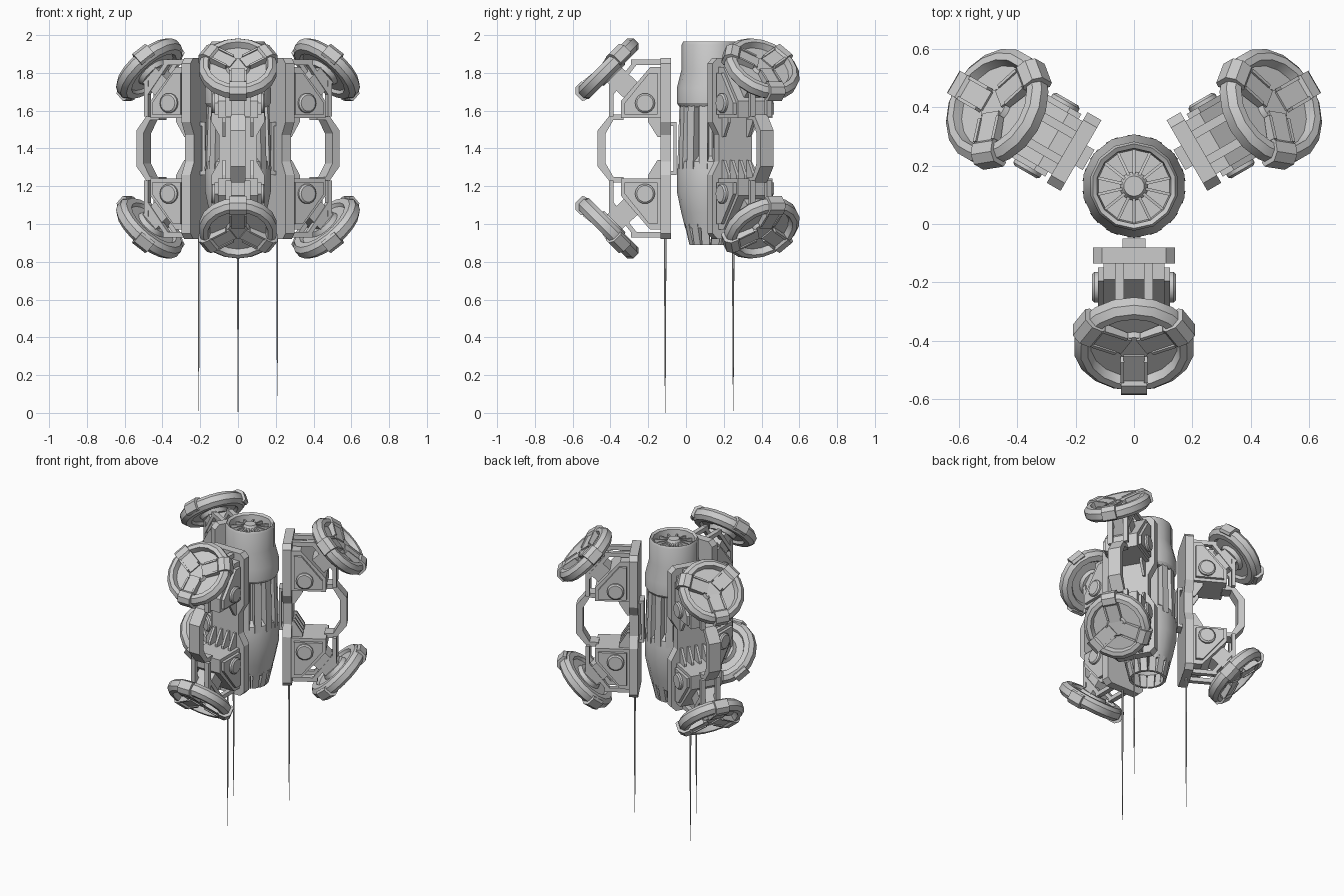
import bpy, bmesh
from math import pi, cos, sin, radians
from mathutils import Matrix, Vector

if "Cube" in bpy.data.objects:
    bpy.data.objects.remove(bpy.data.objects["Cube"])

CY = 0.13      # y of the core axis
MID = 1.40     # height of the mirror plane of each arm


def finish(bm, name, smooth=False):
    bmesh.ops.recalc_face_normals(bm, faces=bm.faces)
    me = bpy.data.meshes.new(name)
    bm.to_mesh(me)
    bm.free()
    ob = bpy.data.objects.new(name, me)
    bpy.context.collection.objects.link(ob)
    if smooth:
        bpy.ops.object.select_all(action='DESELECT')
        ob.select_set(True)
        bpy.context.view_layer.objects.active = ob
        bpy.ops.object.shade_smooth_by_angle(angle=radians(32))
    return ob


def spin_copies(bm, name, count=3, mirror=False, smooth=False):
    """Repeat around the core axis, and optionally about the arm's mid height."""
    flip = Matrix.Translation((0, 0, 2 * MID)) @ Matrix.Diagonal((1, 1, -1, 1))
    for i in range(count):
        rot = (Matrix.Translation((0, CY, 0)) @ Matrix.Rotation(2 * pi * i / count, 4, 'Z')
               @ Matrix.Translation((0, -CY, 0)))
        for m in ([rot, rot @ flip] if mirror else [rot]):
            c = bm.copy()
            c.transform(m)
            finish(c, name, smooth)
    bm.free()


def prism(pts, x0, x1, bm=None, axis='X'):
    """Extrude a (y, z) profile along x, or an (x, z) profile along y."""
    bm = bm or bmesh.new()
    put = (lambda a, p: (a, p[0], p[1])) if axis == 'X' else (lambda a, p: (p[0], a, p[1]))
    lo = [bm.verts.new(put(x0, p)) for p in pts]
    hi = [bm.verts.new(put(x1, p)) for p in pts]
    bm.faces.new(lo)
    bm.faces.new(hi[::-1])
    n = len(pts)
    for i in range(n):
        bm.faces.new((lo[i], hi[i], hi[(i + 1) % n], lo[(i + 1) % n]))
    return bm


def box(x0, x1, y0, y1, z0, z1, bm=None):
    return prism([(y0, z0), (y1, z0), (y1, z1), (y0, z1)], x0, x1, bm)


def bar(p, q, w, x0, x1, bm=None):
    """Flat bar between two (y, z) points."""
    p, q = Vector(p), Vector(q)
    d = (q - p).normalized() * w / 2
    s = Vector((-d.y, d.x))
    return prism([p + s, q + s, q - s, p - s], x0, x1, bm)


def lathe(profile, sides, centre=(0, 0)):
    """Revolve an (r, z) profile around a vertical axis."""
    bm = bmesh.new()
    rings = []
    for r, z in profile:
        k = 1 if r == 0 else sides
        rings.append([bm.verts.new((centre[0] + r * cos(2 * pi * (i + .5) / sides),
                                    centre[1] + r * sin(2 * pi * (i + .5) / sides), z))
                      for i in range(k)])
    for a, b in zip(rings, rings[1:]):
        for i in range(sides):
            j = (i + 1) % sides
            f = []
            for v in (a[i % len(a)], a[j % len(a)], b[j % len(b)], b[i % len(b)]):
                if v not in f:
                    f.append(v)
            bm.faces.new(f)
    return bm


# --- Core: upper housing with recessed fan, ribbed waist, tapered lower body
axis = (0, CY)
finish(lathe([(0, 1.91), (.125, 1.91), (.13, 1.955), (.145, 1.965), (.153, 1.95), (.153, 1.82),
              (.178, 1.72), (.178, 1.64), (.165, 1.62), (.12, 1.62), (0, 1.62)], 14, axis),
       "core_housing", True)
finish(lathe([(0, 1.955), (.035, 1.955), (.042, 1.94), (.05, 1.93), (.05, 1.905), (0, 1.905)], 14, axis),
       "fan_hub", True)
spin_copies(prism([(CY - .04, 1.91), (CY - .128, 1.91), (CY - .128, 1.925), (CY - .04, 1.94)],
                  -.005, .005), "fan_blade", 14)
finish(lathe([(0, 1.63), (.135, 1.63), (.135, 1.30), (0, 1.30)], 14, axis), "core_waist", True)
spin_copies(prism([(CY - .12, 1.63), (CY - .165, 1.63), (CY - .176, 1.29), (CY - .12, 1.29)],
                  -.022, .022), "waist_rib", 14)
finish(lathe([(0, 1.36), (.135, 1.36), (.172, 1.33), (.178, 1.28), (.178, 1.17), (.155, 1.06),
              (.135, .98), (.11, .98), (.08, 1.03), (0, 1.03)], 14, axis), "core_lower_body", True)
spin_copies(prism([(CY - .138, 1.0), (CY - .112, .89), (CY - .095, .89), (CY - .11, 1.0)],
                  -.021, .021), "nozzle_petal", 14)

# --- Backing plate of each arm, narrower in the middle, with a grab rail behind
half = [(.10, 1.33), (.10, 1.47), (.14, 1.54), (.14, 1.85), (.11, 1.88)]
half = [(.11, .92), (.14, .95), (.14, 1.26)] + half
outline = half + [(-x, z) for x, z in reversed(half)]
spin_copies(prism(outline, -.135, -.08, axis='Y'), "backing_plate")
rail = box(-.04, .04, -.066, -.05, 1.26, 1.54)
for z in (1.26, 1.52):
    box(-.04, .04, -.085, -.05, z, z + .02, rail)
spin_copies(rail, "rear_rail")

# --- Wedge brackets with raised cheek plates and pivot bolts
spin_copies(prism([(-.13, 1.83), (-.13, 1.56), (-.345, 1.56), (-.345, 1.65), (-.19, 1.83)],
                  -.105, .105), "wedge_bracket", mirror=True)
cheek = bmesh.new()
for s in (-1, 1):
    prism([(-.15, 1.80), (-.15, 1.58), (-.325, 1.58), (-.325, 1.64), (-.195, 1.80)],
          s * .1, s * .124, cheek)
spin_copies(cheek, "bracket_cheek", mirror=True)
bolt = lathe([(0, -.144), (.044, -.144), (.053, -.136), (.053, .136), (.044, .144), (0, .144)], 14)
bolt.transform(Matrix.Translation((0, -.217, 1.64)) @ Matrix.Rotation(pi / 2, 4, 'Y'))
spin_copies(bolt, "pivot_bolt", mirror=True, smooth=True)

# --- Outer angular loop joining upper and lower brackets
outer = [(-.33, 1.58), (-.40, 1.58), (-.468, 1.495), (-.468, 1.305), (-.40, 1.22), (-.33, 1.22)]
inner = [(-.33, 1.25), (-.385, 1.25), (-.425, 1.32), (-.425, 1.48), (-.385, 1.55), (-.33, 1.55)]
spin_copies(prism(outer + inner, -.04, .04), "outer_loop")

# --- Struts carrying the discs
struts = bmesh.new()
for s in (-1, 1):
    a, b = sorted((s * .035, s * .065))
    bar((-.12, 1.857), (-.29, 1.857), .028, a, b, struts)
    bar((-.26, 1.865), (-.395, 1.69), .024, a, b, struts)
    bar((-.395, 1.57), (-.395, 1.76), .024, a, b, struts)
spin_copies(struts, "disc_strut", mirror=True)
spin_copies(bar((-.25, 1.67), (-.39, 1.80), .11, -.06, .06), "disc_stem", mirror=True)

# --- Gusset fins in the corners between plate and brackets
fins = bmesh.new()
for x in (-.075, .075):
    prism([(-.13, 1.57), (-.13, 1.46), (-.15, 1.46), (-.20, 1.54), (-.20, 1.57)],
          x - .008, x + .008, fins)
spin_copies(fins, "gusset_fin", mirror=True)
low = bmesh.new()
for x in (-.025, .025):
    prism([(-.13, 1.23), (-.13, 1.34), (-.15, 1.34), (-.20, 1.26), (-.20, 1.23)],
          x - .008, x + .008, low)
spin_copies(low, "cooling_fin")

# --- Tilted discs: local z is the disc normal, local -y points down and outward
tilt = Matrix.Translation((0, -.42, 1.83)) @ Matrix.Rotation(pi / 4, 4, 'X')
disc = lathe([(0, .012), (.055, .012), (.065, -.005), (.15, -.005), (.16, .03), (.185, .03), (.208, .008),
              (.208, -.03), (.185, -.052), (.15, -.052), (.14, -.035), (.09, -.035), (.08, -.06),
              (0, -.06)], 18)
disc.transform(tilt)
spin_copies(disc, "thruster_disc", mirror=True, smooth=True)
clamps = bmesh.new()
for k in range(3):
    c = prism([(-.135, .025), (-.15, .042), (-.19, .042), (-.217, .018), (-.217, -.035),
               (-.20, -.045), (-.135, -.02)], -.044, .044)          # rim block
    prism([(-.03, -.01), (-.03, .02), (-.14, .03), (-.14, -.01)], -.036, .036, c)  # spoke
    for s in (-1, 1):                                               # raised spoke edges
        prism([(-.05, 0), (-.05, .028), (-.14, .038), (-.14, 0)], s * .034, s * .046, c)
    c.transform(Matrix.Rotation(2 * pi * k / 3, 4, 'Z'))
    tmp = bpy.data.meshes.new("clamp_part")
    c.to_mesh(tmp)
    c.free()
    clamps.from_mesh(tmp)
    bpy.data.meshes.remove(tmp)
clamps.transform(tilt)
spin_copies(clamps, "disc_clamp", mirror=True)

# --- Long thin needles hanging from the plates
for i, tip in enumerate((0.0, 0.09, 0.01)):
    a = -pi / 2 + 2 * pi * i / 3
    finish(lathe([(0, .95), (.006, .95), (.005, .5), (.0015, tip), (0, tip)], 6,
                 (.24 * cos(a), CY + .24 * sin(a))), "needle")
